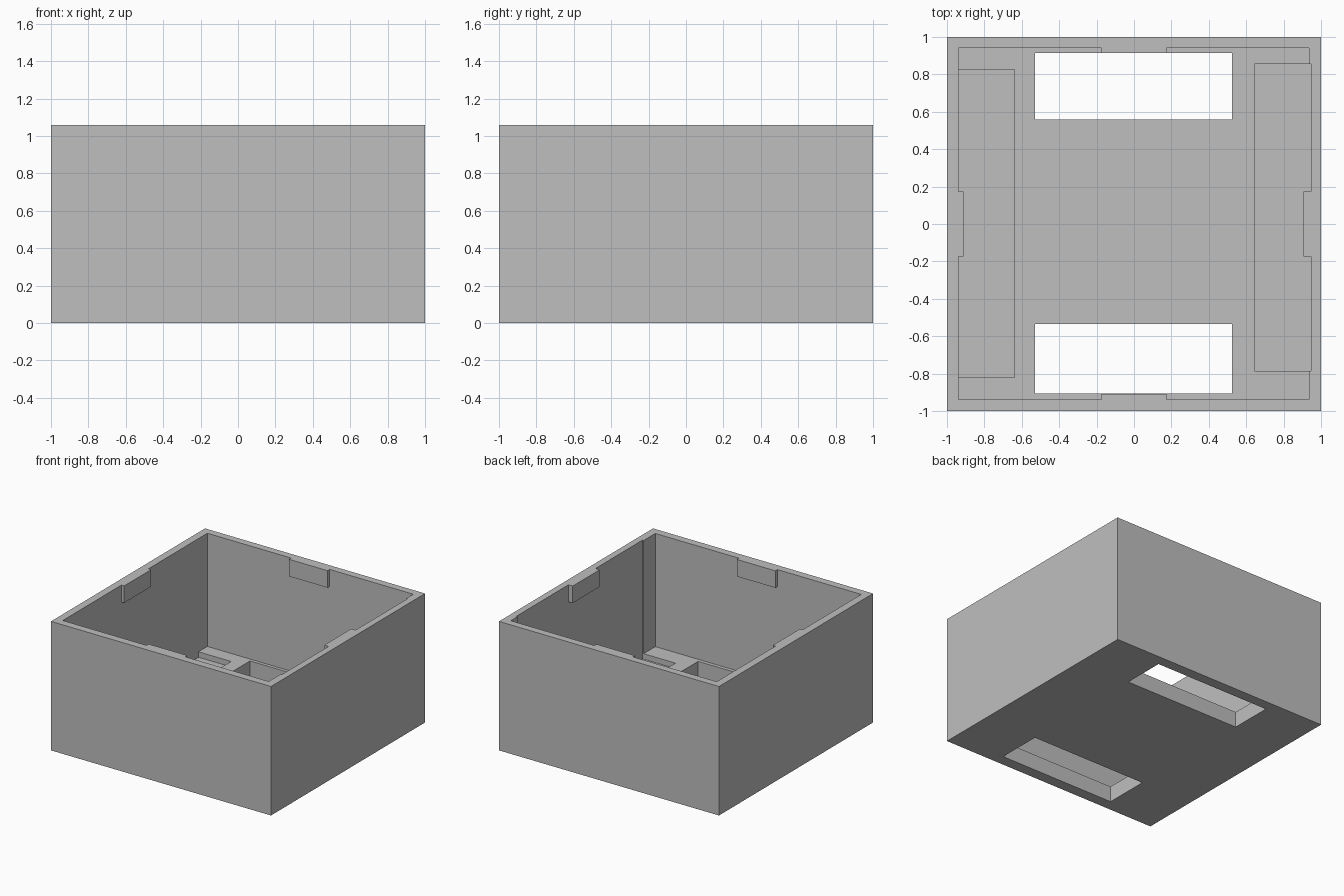
import bpy
import bmesh

cube = bpy.data.objects.get("Cube")
if cube:
    bpy.data.objects.remove(cube, do_unlink=True)

HEIGHT = 1.06
FLOOR = 0.13
RECESS = 0.085
TAB_LOW = HEIGHT - 0.14
OVER = HEIGHT + 0.2

grey = bpy.data.materials.new("light_grey")
grey.use_nodes = True
colour = (0.52, 0.52, 0.52, 1)
grey.diffuse_color = colour
grey.node_tree.nodes["Principled BSDF"].inputs["Base Color"].default_value = colour


def block(name, x, y, z):
    """Axis-aligned block from (low, high) ranges."""
    bm = bmesh.new()
    bmesh.ops.create_cube(bm, size=1)
    for v in bm.verts:
        v.co = [r[0] if c < 0 else r[1] for c, r in zip(v.co, (x, y, z))]
    mesh = bpy.data.meshes.new(name)
    bm.to_mesh(mesh)
    bm.free()
    mesh.materials.append(grey)
    ob = bpy.data.objects.new(name, mesh)
    bpy.context.scene.collection.objects.link(ob)
    return ob


def combine(target, tool, operation):
    """Apply a boolean and remove the tool."""
    mod = target.modifiers.new(tool.name, "BOOLEAN")
    mod.operation = operation
    mod.solver = "EXACT"
    mod.object = tool
    bpy.context.view_layer.objects.active = target
    bpy.ops.object.modifier_apply(modifier=mod.name)
    bpy.data.objects.remove(tool, do_unlink=True)


box = block("open_box", (-1, 1), (-1, 1), (0, HEIGHT))

# Main cavity, side recesses (the one at +x also relieves the wall), floor slots
cuts = [
    ("cavity", (-0.937, 0.935), (-0.937, 0.94), (FLOOR, OVER)),
    ("recess_minus_x", (-0.937, -0.64), (-0.82, 0.825), (RECESS, FLOOR + 0.1)),
    ("recess_plus_x", (0.645, 0.946), (-0.785, 0.855), (RECESS, OVER)),
    ("back_slot", (-0.53, 0.525), (0.56, 0.913), (-0.1, FLOOR + 0.1)),
    ("front_slot", (-0.53, 0.525), (-0.907, -0.535), (-0.1, FLOOR + 0.1)),
]
for cut in cuts:
    combine(box, block(*cut), "DIFFERENCE")

# Locating tabs under the rim, one per wall
span = (-0.175, 0.175)
tabs = [
    ("back_tab", span, (0.913, 0.97)),
    ("front_tab", span, (-0.97, -0.91)),
    ("minus_x_tab", (-0.97, -0.912), span),
    ("plus_x_tab", (0.907, 0.97), span),
]
for name, x, y in tabs:
    combine(box, block(name, x, y, (TAB_LOW, HEIGHT)), "UNION")
